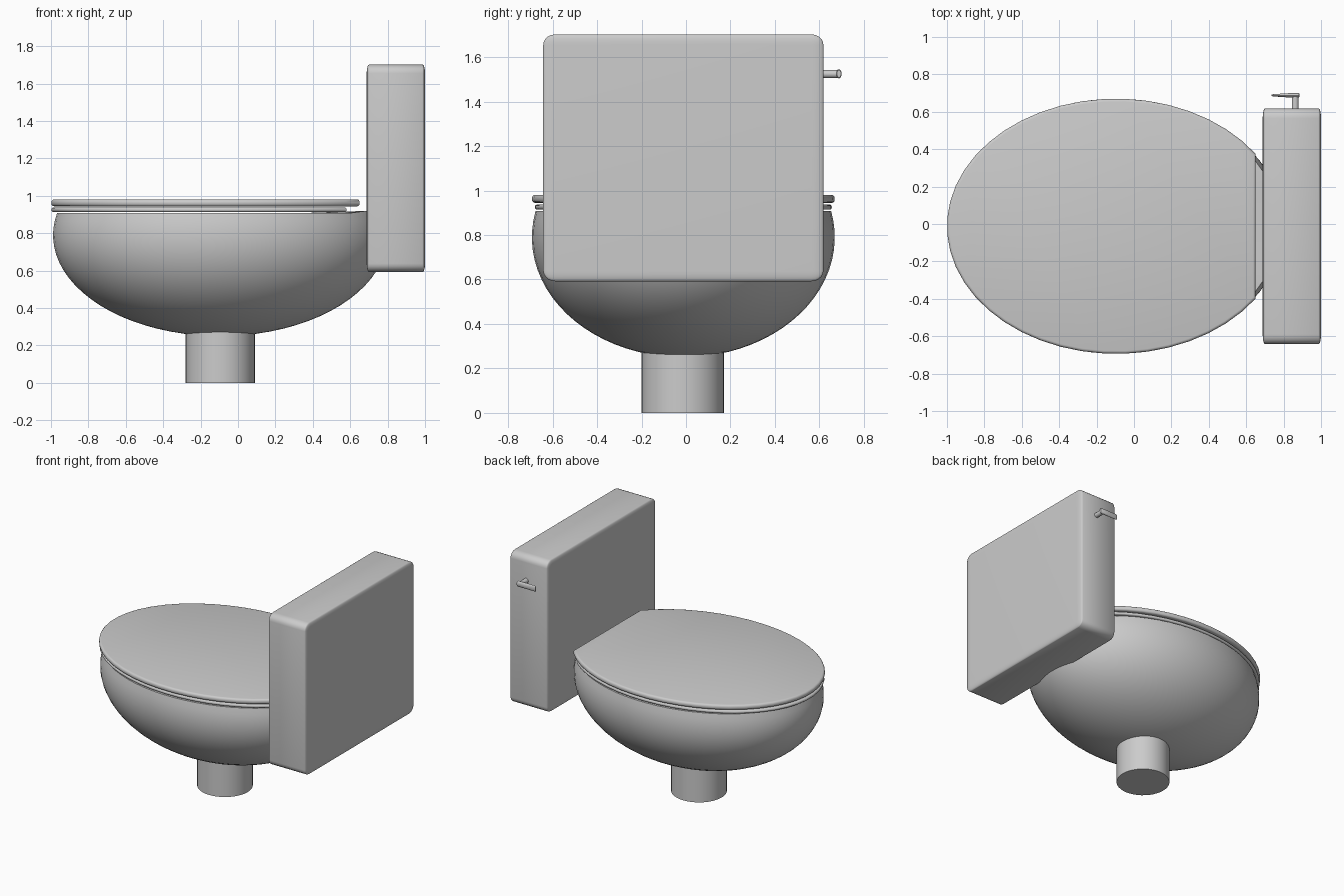
import bpy, bmesh, math
from mathutils import Matrix

if "Cube" in bpy.data.objects:
    bpy.data.objects.remove(bpy.data.objects["Cube"])

CX, CY = -0.095, -0.012     # centre of the oval bowl, seat and lid


def finish(name, bm, angle=35):
    bmesh.ops.recalc_face_normals(bm, faces=bm.faces)
    me = bpy.data.meshes.new(name)
    bm.to_mesh(me)
    bm.free()
    ob = bpy.data.objects.new(name, me)
    bpy.context.collection.objects.link(ob)
    bpy.ops.object.select_all(action='DESELECT')
    ob.select_set(True)
    bpy.context.view_layer.objects.active = ob
    bpy.ops.object.shade_smooth_by_angle(angle=math.radians(angle))
    return ob


def oval(bm, cx, a, b, z, n, t0=0.0):
    """Ring of vertices on an ellipse; t0 leaves a flat chord at the back."""
    if t0:
        ts = [t0 + (math.tau - 2 * t0) * i / (n - 1) for i in range(n)]
    else:
        ts = [math.tau * (i + 0.5) / n for i in range(n)]
    return [bm.verts.new((cx + a * math.cos(t), CY + b * math.sin(t), z)) for t in ts]


def bridge(bm, r1, r2):
    n = len(r1)
    for i in range(n):
        j = (i + 1) % n
        bm.faces.new((r1[i], r1[j], r2[j], r2[i]))


# Bowl: half ellipsoid outside, flat rim, hollow inside
bm = bmesh.new()
N, ZC, ZR, TOP = 64, 0.79, 0.54, 0.908
a_top = math.asin((TOP - ZC) / ZR)
rings = []
for i in range(22):
    p = math.radians(-87) + (a_top + math.radians(87)) * i / 21
    rings.append(oval(bm, CX, 0.895 * math.cos(p), 0.682 * math.cos(p), ZC + ZR * math.sin(p), N))
for v in rings[-1]:         # rear deck rises slightly towards the tank
    if v.co.x > 0.6:
        v.co.z += 0.012 * min(1, (v.co.x - 0.6) / 0.09)
for i in range(12):
    p = math.radians(85) * i / 11
    rings.append(oval(bm, -0.2, 0.64 * math.cos(p), 0.52 * math.cos(p), TOP - 0.5 * math.sin(p), N))
for r1, r2 in zip(rings, rings[1:]):
    bridge(bm, r1, r2)
bm.faces.new(rings[0])
bm.faces.new(rings[-1])
finish("bowl", bm)

# Pedestal
bm = bmesh.new()
bmesh.ops.create_cone(bm, cap_ends=True, segments=40, radius1=0.185, radius2=0.185, depth=0.3,
                      matrix=Matrix.Translation((CX, CY - 0.003, 0.15)))
finish("pedestal", bm)


def rounded_profile(z0, z1, r):
    """(inset, height) steps of a slab edge with rounded corners."""
    steps = [math.pi / 2 * k / 3 for k in range(4)]
    low = [(r - r * math.sin(s), z0 + r - r * math.cos(s)) for s in steps]
    return low + [(d, z0 + z1 - z) for d, z in reversed(low)]


# Seat: open ring with a flat back
bm = bmesh.new()
M = 40
t0 = math.acos((0.58 - CX) / 0.905)
prof = rounded_profile(0.914, 0.937, 0.010)
loops = [oval(bm, CX, 0.905 - d, 0.668 - d, z, M, t0) for d, z in prof]
loops += [oval(bm, -0.23, 0.60 + d, 0.45 + d, z, M) for d, z in reversed(prof)]
for r1, r2 in zip(loops, loops[1:] + loops[:1]):
    bridge(bm, r1, r2)
finish("seat", bm)

# Lid: solid slab with a flat back
bm = bmesh.new()
t0 = math.acos((0.65 - CX) / 0.905)
loops = [oval(bm, CX, 0.905 - d, 0.682 - d, z, M, t0) for d, z in rounded_profile(0.944, 0.981, 0.015)]
for r1, r2 in zip(loops, loops[1:]):
    bridge(bm, r1, r2)
bm.faces.new(loops[0])
bm.faces.new(loops[-1])
finish("lid", bm)

# Tank: rounded unit cube stretched to size
bm = bmesh.new()
bmesh.ops.create_cube(bm, size=1)
bmesh.ops.bevel(bm, geom=bm.edges[:], offset=0.042, segments=5, profile=0.5, affect='EDGES')
bmesh.ops.scale(bm, vec=(0.312, 1.26, 1.11), verts=bm.verts)
bmesh.ops.translate(bm, vec=(0.844, -0.012, 1.147), verts=bm.verts)
finish("tank", bm)

# Flush lever: stem out of the tank side and a tapered handle
bm = bmesh.new()
bmesh.ops.create_cone(bm, cap_ends=True, segments=20, radius1=0.018, radius2=0.018, depth=0.1,
                      matrix=Matrix.Translation((0.862, 0.64, 1.524)) @ Matrix.Rotation(math.pi / 2, 4, 'X'))
finish("lever_stem", bm)

bm = bmesh.new()
lever = []
for x, ry, rz in ((0.885, 0.009, 0.016), (0.88, 0.012, 0.021), (0.82, 0.011, 0.021),
                  (0.745, 0.006, 0.022), (0.735, 0.004, 0.018)):
    lever.append([bm.verts.new((x, 0.688 + ry * math.cos(math.tau * k / 16),
                                1.525 + rz * math.sin(math.tau * k / 16))) for k in range(16)])
for r1, r2 in zip(lever, lever[1:]):
    bridge(bm, r1, r2)
bm.faces.new(lever[0])
bm.faces.new(lever[-1])
finish("lever_handle", bm)
